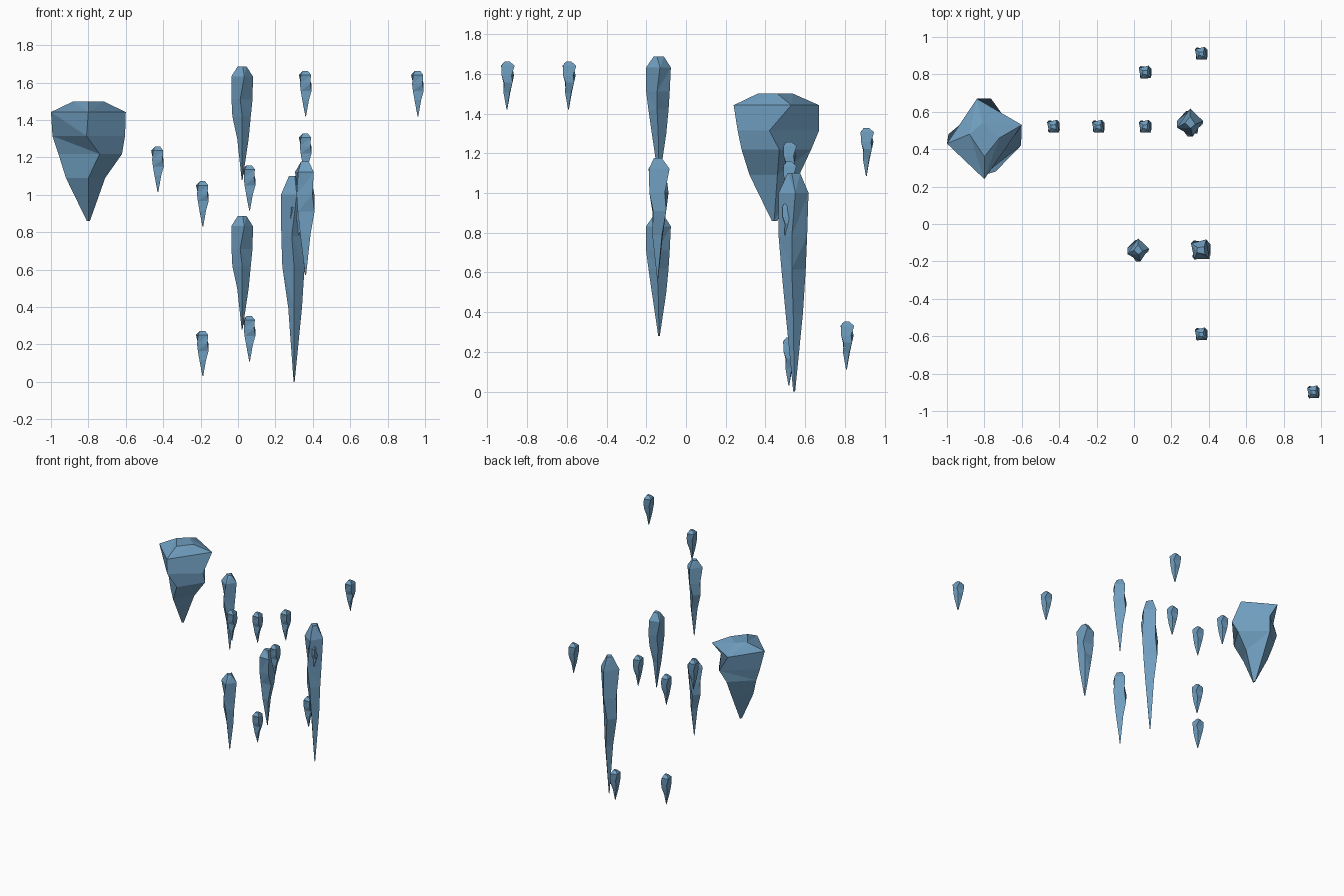
import bpy
import bmesh
from mathutils import Matrix, Vector

if "Cube" in bpy.data.objects:
    bpy.data.objects.remove(bpy.data.objects["Cube"])

ice = bpy.data.materials.new("ice blue")
ice.diffuse_color = (0.16, 0.34, 0.52, 1)
ice.use_nodes = True
ice.node_tree.nodes["Principled BSDF"].inputs["Base Color"].default_value = ice.diffuse_color

# Four-sided twisted rings: height fraction, then right, back, left, front corners
RINGS = [
    (0.00, [(0.04, -0.08), (0, 0.0), (-0.04, -0.08), (0, -0.14)]),
    (0.36, [(0.45, 0), (0, 0.55), (-0.6, 0), (0, -0.7)]),
    (0.56, [(0.9, 0.05), (0, 0.85), (-0.8, 0.1), (0.3, -0.9)]),
    (0.71, [(0.98, -0.2), (0.18, 1.05), (-0.96, 0.1), (-0.05, -1.0)]),
    (0.91, [(1, 0.35), (-0.2, 1.05), (-1, -0.15), (0, -1.1)]),
    (1.00, [(0.4, 0), (-0.05, 0.4), (-0.4, 0.1), (0, -0.5)]),
]


def shard(name, x, y, z, radius, height, turn):
    """Tapered icicle with its tip at z, widening towards the top."""
    bm = bmesh.new()
    spin = Matrix.Rotation(turn * 3.14159265 / 180, 3, 'Z')
    rings = [[bm.verts.new(spin @ Vector((px * radius, py * radius, f * height)))
              for px, py in pts] for f, pts in RINGS]
    for a, b in zip(rings, rings[1:]):
        for i in range(4):
            j = (i + 1) % 4
            bm.faces.new((a[i], a[j], b[j], b[i]))
    bm.faces.new(rings[-1])
    bm.faces.new(rings[0][::-1])
    # Faceted rock look: split the twisted quads
    bmesh.ops.connect_verts_nonplanar(bm, angle_limit=0.02, faces=bm.faces[:])
    bmesh.ops.recalc_face_normals(bm, faces=bm.faces[:])
    mesh = bpy.data.meshes.new(name)
    bm.to_mesh(mesh)
    bm.free()
    mesh.materials.append(ice)
    ob = bpy.data.objects.new(name, mesh)
    ob.location = (x, y, z)
    bpy.context.collection.objects.link(ob)


# Large hanging rock and tall icicle
shard("large_rock", -0.8, 0.46, 0.86, 0.2, 0.64, 0)
shard("tall_icicle", 0.3, 0.54, 0.0, 0.07, 1.1, 180)

# Medium icicles
for x, z, r, turn in [(0.022, 1.08, 0.058, 180), (0.022, 0.28, 0.058, 180),
                      (0.358, 0.57, 0.06, 45)]:
    shard("medium_icicle", x, -0.14, z, r, 0.607, turn)

# Small icicles
for x, y, z in [(-0.43, 0.52, 1.015), (-0.19, 0.52, 0.83), (-0.19, 0.52, 0.03),
                (0.06, 0.52, 0.915), (0.31, 0.515, 0.71), (0.06, 0.81, 0.11),
                (0.36, 0.91, 1.085), (0.36, -0.59, 1.42), (0.96, -0.9, 1.42)]:
    shard("small_icicle", x, y, z, 0.039, 0.243, 45)
